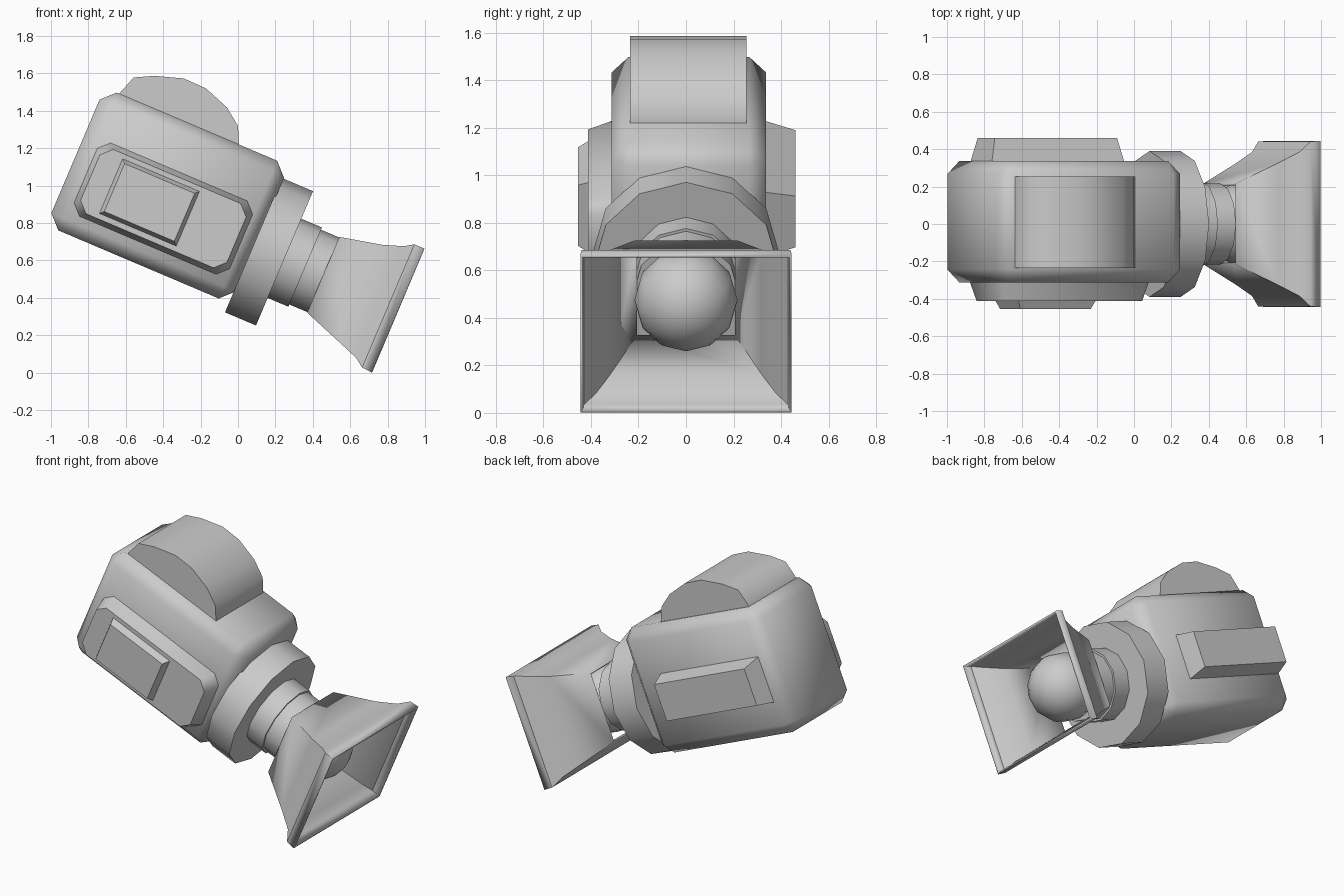
import bpy, bmesh, math
from mathutils import Matrix, Vector

cube = bpy.data.objects.get("Cube")
if cube:
    bpy.data.objects.remove(cube, do_unlink=True)

grey = bpy.data.materials.new("plain grey")
grey.use_nodes = True
COLOUR = (0.6, 0.6, 0.6, 1)
grey.diffuse_color = COLOUR
grey.node_tree.nodes["Principled BSDF"].inputs["Base Color"].default_value = COLOUR

# Everything is built along a level x axis, then pitched nose-down
TILT = Matrix.Rotation(math.radians(23), 4, 'Y')
AXIS = 0.66  # height of the lens axis before tilting


def finish(name, bm, angle=35):
    bmesh.ops.recalc_face_normals(bm, faces=bm.faces)
    bm.transform(TILT)
    mesh = bpy.data.meshes.new(name)
    bm.to_mesh(mesh)
    bm.free()
    mesh.materials.append(grey)
    ob = bpy.data.objects.new(name, mesh)
    bpy.context.collection.objects.link(ob)
    bpy.ops.object.select_all(action='DESELECT')
    ob.select_set(True)
    bpy.context.view_layer.objects.active = ob
    bpy.ops.object.shade_smooth_by_angle(angle=math.radians(angle))
    return ob


def loft(rings, caps=True):
    bm = bmesh.new()
    loops = [[bm.verts.new(p) for p in ring] for ring in rings]
    n = len(loops[0])
    for a, b in zip(loops, loops[1:]):
        for i in range(n):
            j = (i + 1) % n
            bm.faces.new((a[i], a[j], b[j], b[i]))
    if caps:
        bm.faces.new(loops[0])
        bm.faces.new(loops[-1])
    return bm


def outline(x0, x1, z0, z1, cut):
    # rectangle with cut corners
    if not cut:
        return [(x0, z0), (x1, z0), (x1, z1), (x0, z1)]
    return [(x0 + cut, z0), (x1 - cut, z0), (x1, z0 + cut), (x1, z1 - cut),
            (x1 - cut, z1), (x0 + cut, z1), (x0, z1 - cut), (x0, z0 + cut)]


def panel(name, x0, x1, z0, z1, y0, y1, cut, taper):
    # raised side panel narrowing toward its outer face
    base = outline(x0, x1, z0, z1, cut)
    top = outline(x0 + taper, x1 - taper, z0 + taper, z1 - taper, cut)
    finish(name, loft([[(x, y0, z) for x, z in base],
                       [(x, y1, z) for x, z in top]]), 50)


def disc(name, x0, x1, radius):
    # twelve-sided drum on the lens axis
    ring = [(radius * math.sin(i * math.pi / 6), AXIS + radius * math.cos(i * math.pi / 6))
            for i in range(12)]
    finish(name, loft([[(x, y, z) for y, z in ring] for x in (x0, x1)]))


# Main housing with chamfered edges
bm = bmesh.new()
bmesh.ops.create_cube(bm, size=1)
bm.transform(Matrix.Translation((-0.716, 0.012, 0.725)) @ Matrix.Diagonal((1.072, 0.65, 0.8, 1)))
bmesh.ops.bevel(bm, geom=bm.edges[:], offset=0.07, segments=1, affect='EDGES')
finish("housing", bm, 50)

# Rounded hump on top
hump = [(-1.17, 1.1), (-1.17, 1.12), (-1.13, 1.235), (-1.03, 1.287), (-0.88, 1.335),
        (-0.75, 1.332), (-0.61, 1.283), (-0.515, 1.214), (-0.47, 1.12), (-0.47, 1.1)]
finish("top_hump", loft([[(x, y, z) for x, z in hump] for y in (-0.235, 0.255)]), 50)

# Side panels
panel("front_panel", -1.165, -0.255, 0.435, 0.868, -0.3, -0.412, 0.055, 0.03)
panel("front_plate", -1.02, -0.563, 0.489, 0.817, -0.4, -0.455, 0, 0.025)
panel("back_panel", -1.18, -0.41, 0.54, 0.835, 0.33, 0.46, 0, 0.03)

# Collar and necks
disc("collar", -0.19, -0.01, 0.39)
disc("outer_neck", -0.03, 0.11, 0.23)
disc("inner_neck", 0.1, 0.22, 0.217)

# Bulb inside the hood
bm = bmesh.new()
bmesh.ops.create_uvsphere(bm, u_segments=12, v_segments=12, radius=0.217)
bm.transform(Matrix.Translation((0.34, 0, AXIS)) @ Matrix.Rotation(math.pi / 2, 4, 'Y'))
finish("bulb", bm, 60)

# Flared rectangular hood: x, half width, bottom, top
sections = [(0.215, 0.215, 0.44, 0.88), (0.44, 0.325, 0.36, 0.93), (0.55, 0.385, 0.32, 0.968),
            (0.6, 0.44, 0.285, 1.0), (0.658, 0.445, 0.28, 1.0)]
rings = [[(x, -w, lo), (x, w, lo), (x, w, hi), (x, -w, hi)] for x, w, lo, hi in sections]
hood = finish("hood", loft(rings, caps=False), 35)
wall = hood.modifiers.new("wall", 'SOLIDIFY')
wall.thickness = 0.015
wall.offset = -1
